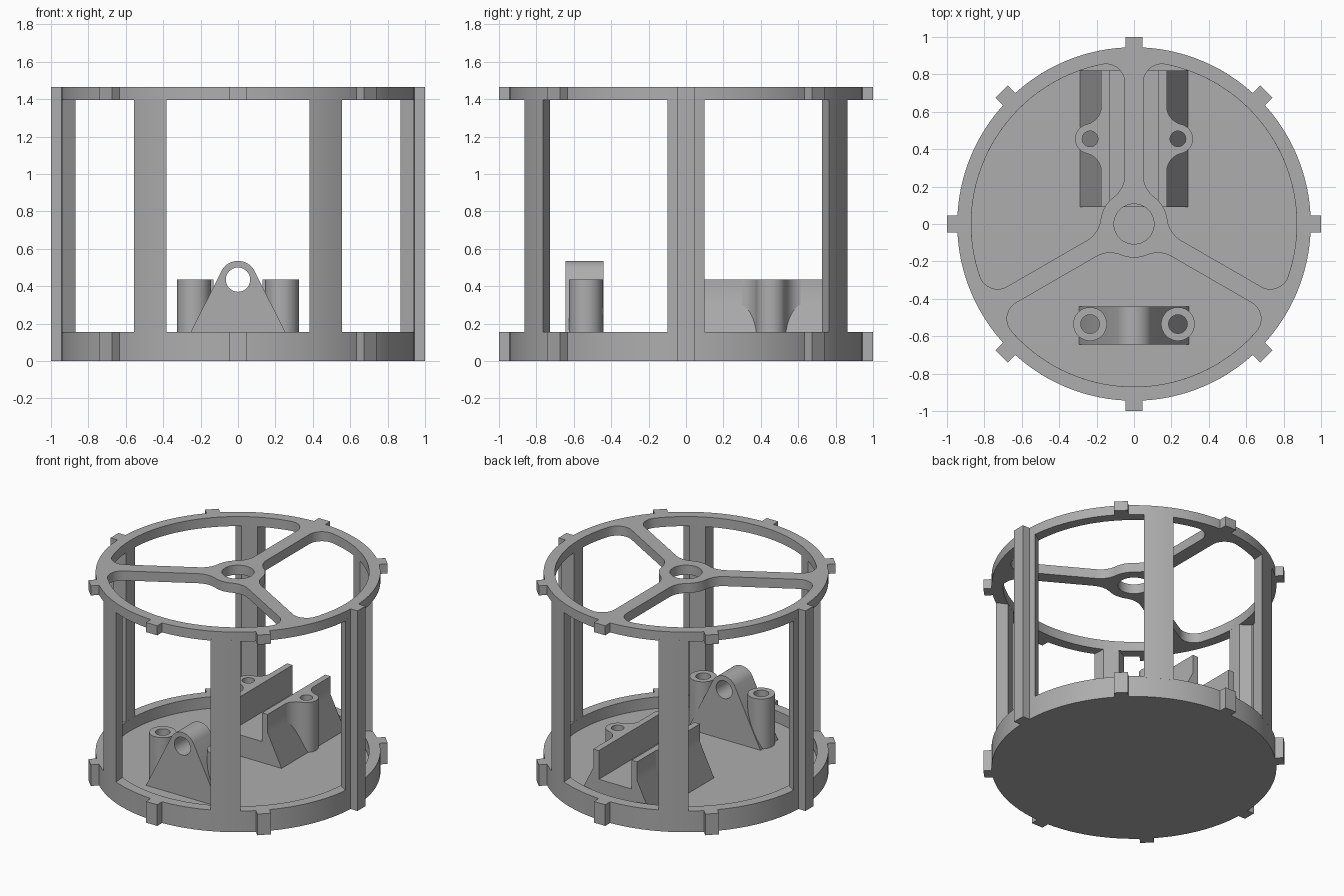
import bpy
import math
from mathutils import Matrix

if "Cube" in bpy.data.objects:
    bpy.data.objects.remove(bpy.data.objects["Cube"])

grey = bpy.data.materials.new("mid_grey")
grey.diffuse_color = (0.42, 0.42, 0.42, 1)
grey.use_nodes = True
grey.node_tree.nodes["Principled BSDF"].inputs["Base Color"].default_value = grey.diffuse_color

R_OUT, R_IN = 0.945, 0.87      # rim radii
FLOOR, RIM = 0.07, 0.155       # floor and rim heights
TOP0, TOP1 = 1.395, 1.465      # upper ring heights


def arc(r, a0, a1, n, cx=0.0, cy=0.0):
    """Points on an arc, angles in degrees."""
    return [(cx + r * math.cos(math.radians(a0 + (a1 - a0) * i / n)),
             cy + r * math.sin(math.radians(a0 + (a1 - a0) * i / n))) for i in range(n + 1)]


def circle(r, n=48, cx=0.0, cy=0.0):
    return arc(r, 0, 360, n, cx, cy)[:-1]


def turn(pts, deg):
    c, s = math.cos(math.radians(deg)), math.sin(math.radians(deg))
    return [(x * c - y * s, x * s + y * c) for x, y in pts]


def extrude(name, loops, z0, z1, matrix=None):
    """Solid from flat outlines (the first is the outside, others are holes)."""
    cu = bpy.data.curves.new(name, "CURVE")
    cu.dimensions = "2D"
    cu.fill_mode = "BOTH"
    cu.extrude = (z1 - z0) / 2
    for pts in loops:
        sp = cu.splines.new("POLY")
        sp.points.add(len(pts) - 1)
        for p, (x, y) in zip(sp.points, pts):
            p.co = (x, y, 0, 1)
        sp.use_cyclic_u = True
    ob = bpy.data.objects.new(name, cu)
    bpy.context.collection.objects.link(ob)
    bpy.ops.object.select_all(action="DESELECT")
    ob.select_set(True)
    bpy.context.view_layer.objects.active = ob
    bpy.ops.object.convert(target="MESH")
    ob = bpy.context.view_layer.objects.active
    ob.data.transform((matrix or Matrix()) @ Matrix.Translation((0, 0, (z0 + z1) / 2)))
    ob.data.materials.clear()
    ob.data.materials.append(grey)
    bpy.ops.object.shade_smooth_by_angle(angle=math.radians(30))
    return ob


# Base dish: floor disc and rim
extrude("base_floor", [circle(R_IN + 0.01, 128)], 0, FLOOR)
extrude("base_rim", [circle(R_OUT, 128), circle(R_IN, 128)], 0, RIM)


# Upper ring: three rounded openings leave spokes and a hub
def opening():
    half_spoke, hub, f, c = 0.05, 0.18, 0.15, 0.10
    fu, fv = math.sqrt((hub + f) ** 2 - (half_spoke + f) ** 2), half_spoke + f
    cu, cv = math.sqrt((R_IN - c) ** 2 - (half_spoke + c) ** 2), half_spoke + c
    fa, ca = math.degrees(math.atan2(fv, fu)), math.degrees(math.atan2(cv, cu))
    half = arc(hub, 60, fa, 8)                       # hub side
    half += arc(f, 180 + fa, 270, 10, fu, fv)        # flare into spoke
    half += arc(c, -90, ca, 10, cu, cv)              # outer corner
    half += arc(R_IN, ca, 60, 24)[1:]                # rim side
    half = turn(half, -60)
    return half + [(x, -y) for x, y in reversed(half[1:-1])]


holes = [turn(opening(), a) for a in (30, 150, 270)]
extrude("upper_ring", [circle(R_OUT, 128), circle(0.107)] + holes, TOP0, TOP1)

# Six posts, tapering inwards
for k in range(6):
    d = math.degrees(math.asin(0.1 / R_OUT))
    section = arc(R_OUT, -d, d, 8) + [(R_IN, 0.053), (R_IN, -0.053)]
    extrude("post", [turn(section, 60 * k)], RIM - 0.01, TOP0 + 0.01)

# Eight outer tabs on each ring; the two side ones run the full height
tab = [(0.92, -0.046), (1.0, -0.046), (1.0, 0.046), (0.92, 0.046)]
for k in range(8):
    if k % 4 == 0:
        extrude("long_tab", [turn(tab, 45 * k)], 0, TOP1)
    else:
        extrude("lower_tab", [turn(tab, 45 * k)], 0, RIM)
        extrude("upper_tab", [turn(tab, 45 * k)], TOP0, TOP1)

# Maps an x-z profile to a solid running along -y
upright = Matrix.Rotation(math.pi / 2, 4, "X")
BOT = FLOOR - 0.01

# Channel bracket: sloped base with two walls
side = [(0.29, BOT), (0.29, FLOOR), (0.177, 0.30), (0.177, 0.435), (0.132, 0.435), (0.132, 0.225)]
profile = side + [(-x, z) for x, z in reversed(side)]
extrude("channel_bracket", [profile], -0.82, -0.09, upright)

# Screw bosses flared into the channel walls
R, F, W = 0.08, 0.10, -0.06
fx, fy = W + F, -math.sqrt((R + F) ** 2 - (W + F) ** 2)
low = [(W - 0.02, fy)] + arc(F, 180, math.degrees(math.atan2(-fy, -fx)), 10, fx, fy)
a = math.degrees(math.atan2(fy, fx))
flare = low + arc(R, a, -a, 28)[1:-1] + [(x, -y) for x, y in reversed(low)]
for s in (-1, 1):
    place = [[(s * (0.235 + x), 0.455 + y) for x, y in loop] for loop in (flare, circle(0.042, 32))]
    extrude("channel_boss", place, BOT, 0.435)

# Pivot bracket: gusset rising to an eye with a cross hole
EZ, ER = 0.435, 0.10
t = 30
gusset = [(-0.295, BOT), (0.295, BOT), (0.295, FLOOR)] + arc(ER, t, 180 - t, 32, 0, EZ) + [(-0.295, FLOOR)]
extrude("pivot_bracket", [gusset, circle(0.065, 40, 0, EZ)], 0.44, 0.643, upright)

# Screw bosses beside the pivot
for s in (-1, 1):
    extrude("pivot_boss", [circle(0.09, 48, s * 0.235, -0.535),
                           circle(0.05, 32, s * 0.235, -0.535)], BOT, 0.435)
